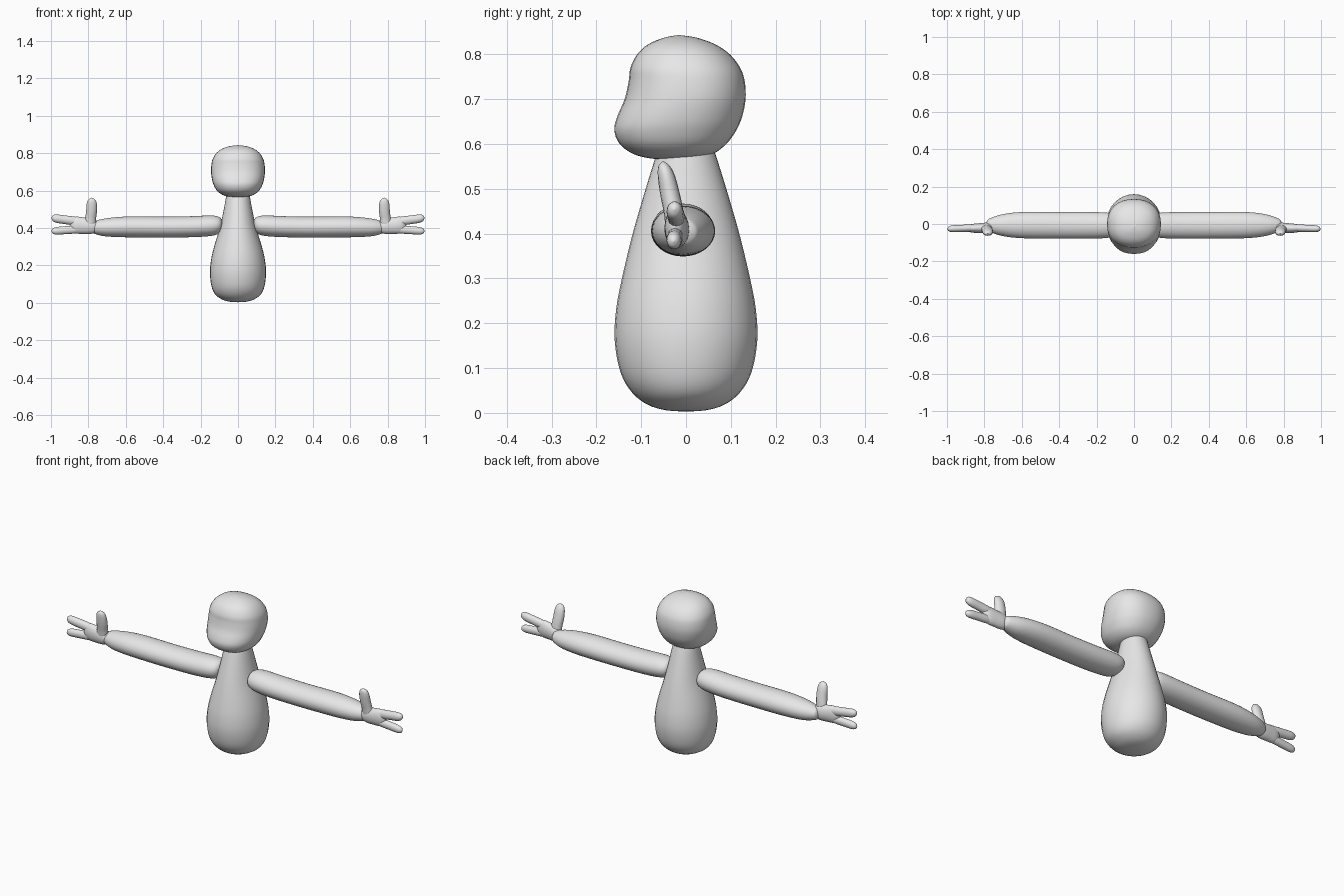
import bpy, bmesh, math
from mathutils import Vector

clay = bpy.data.materials.new("light_grey_clay")
clay.diffuse_color = (0.8, 0.8, 0.8, 1)


def smooth_rows(rows, steps):
    """Catmull-Rom interpolation between cross-section rows."""
    out = []
    for i in range(len(rows) - 1):
        p = [rows[max(i - 1, 0)], rows[i], rows[i + 1], rows[min(i + 2, len(rows) - 1)]]
        for s in range(steps):
            t = s / steps
            out.append([0.5 * (2 * b + (c - a) * t + (2 * a - 5 * b + 4 * c - d) * t * t
                               + (3 * b - a - 3 * c + d) * t ** 3) for a, b, c, d in zip(*p)])
    return out + [list(rows[-1])]


def loft(name, rows, axis, power=2.0, sides=32, steps=4, mirror=False):
    """Rows are (x, y, z, half_u, half_v); u, v are the axes across the loft."""
    u, v = {"x": (Vector((0, 1, 0)), Vector((0, 0, 1))),
            "z": (Vector((1, 0, 0)), Vector((0, 1, 0)))}[axis]
    bm = bmesh.new()
    loops = []
    for x, y, z, hu, hv in smooth_rows(rows, steps):
        loop = []
        for k in range(sides):
            a = 2 * math.pi * k / sides
            c, s = math.cos(a), math.sin(a)
            cu = math.copysign(abs(c) ** (2 / power), c) * max(hu, 0.001)
            cv = math.copysign(abs(s) ** (2 / power), s) * max(hv, 0.001)
            loop.append(bm.verts.new(Vector((x, y, z)) + u * cu + v * cv))
        loops.append(loop)
    for a, b in zip(loops, loops[1:]):
        for k in range(sides):
            n = (k + 1) % sides
            bm.faces.new((a[k], a[n], b[n], b[k]))
    bm.faces.new(loops[0][::-1])
    bm.faces.new(loops[-1])
    bmesh.ops.recalc_face_normals(bm, faces=bm.faces)
    for f in bm.faces:
        f.smooth = True
    mesh = bpy.data.meshes.new(name)
    bm.to_mesh(mesh)
    bm.free()
    mesh.materials.append(clay)
    obj = bpy.data.objects.new(name, mesh)
    bpy.context.collection.objects.link(obj)
    if mirror:
        mod = obj.modifiers.new("mirror", "MIRROR")
        mod.use_mirror_merge = False
    return obj


# Pear-shaped body: height, half width, half depth
body = [(0.003, 0, 0), (0.006, 0.045, 0.045), (0.018, 0.085, 0.085), (0.045, 0.122, 0.120),
        (0.09, 0.142, 0.146), (0.16, 0.150, 0.159), (0.23, 0.144, 0.156), (0.30, 0.128, 0.143),
        (0.40, 0.098, 0.119), (0.50, 0.076, 0.090), (0.58, 0.061, 0.065), (0.62, 0.05, 0.05)]
loft("body", [(0, 0, z, w, d) for z, w, d in body], "z")

# Head with a blunt muzzle: height, front, back, half width
head = [(0.566, -0.045, -0.04, 0), (0.568, -0.08, 0.02, 0.05), (0.578, -0.118, 0.06, 0.085),
        (0.60, -0.148, 0.09, 0.113), (0.63, -0.160, 0.112, 0.130), (0.66, -0.154, 0.125, 0.139),
        (0.70, -0.137, 0.133, 0.144), (0.74, -0.128, 0.131, 0.142), (0.77, -0.124, 0.121, 0.135),
        (0.80, -0.109, 0.098, 0.116), (0.822, -0.085, 0.066, 0.088), (0.837, -0.05, 0.025, 0.048),
        (0.843, -0.018, -0.014, 0)]
loft("head", [(0, (f + b) / 2, z, w, (b - f) / 2) for z, f, b, w in head], "z", power=2.25)

# Arms: distance out, centre y, centre z, half depth, half height
arm = [(0.082, -0.005, 0.418, 0, 0), (0.087, -0.005, 0.417, 0.036, 0.028),
       (0.105, -0.006, 0.415, 0.058, 0.046), (0.15, -0.007, 0.412, 0.068, 0.055),
       (0.25, -0.007, 0.407, 0.071, 0.056), (0.40, -0.007, 0.405, 0.071, 0.056),
       (0.56, -0.006, 0.406, 0.071, 0.056), (0.65, -0.006, 0.405, 0.066, 0.053),
       (0.72, -0.006, 0.403, 0.054, 0.046), (0.77, -0.006, 0.403, 0.036, 0.033),
       (0.785, -0.006, 0.403, 0.024, 0.022), (0.793, -0.006, 0.403, 0, 0)]
loft("arms", arm, "x", mirror=True)

# Flat palms
palm = [(0.735, -0.018, 0.407, 0, 0), (0.75, -0.018, 0.407, 0.020, 0.025),
        (0.785, -0.020, 0.409, 0.027, 0.040), (0.83, -0.022, 0.413, 0.026, 0.044),
        (0.87, -0.023, 0.416, 0.022, 0.044), (0.892, -0.023, 0.416, 0.012, 0.025),
        (0.90, -0.023, 0.416, 0, 0)]
loft("palms", palm, "x", sides=20, mirror=True)


# Two fingers on each hand
def finger(name, y0, z0, y1, z1, radius):
    shape = [(0, 0), (0.06, 0.6), (0.25, 1), (0.6, 1), (0.85, 0.95), (0.96, 0.62), (1, 0)]
    rows = [(0.82 + 0.178 * t, y0 + (y1 - y0) * t, z0 + (z1 - z0) * t,
             radius * 0.82 * r, radius * r) for t, r in shape]
    loft(name, rows, "x", sides=16, steps=3, mirror=True)


finger("upper_fingers", -0.020, 0.430, -0.026, 0.454, 0.023)
finger("lower_fingers", -0.022, 0.396, -0.028, 0.383, 0.021)

# Upright thumbs
thumb = [(0.795, -0.022, 0.40, 0, 0), (0.793, -0.023, 0.41, 0.030, 0.020),
         (0.788, -0.028, 0.45, 0.029, 0.022), (0.783, -0.036, 0.49, 0.029, 0.022),
         (0.782, -0.044, 0.53, 0.027, 0.019), (0.782, -0.049, 0.552, 0.018, 0.012),
         (0.782, -0.051, 0.562, 0, 0)]
loft("thumbs", thumb, "z", sides=16, mirror=True)
